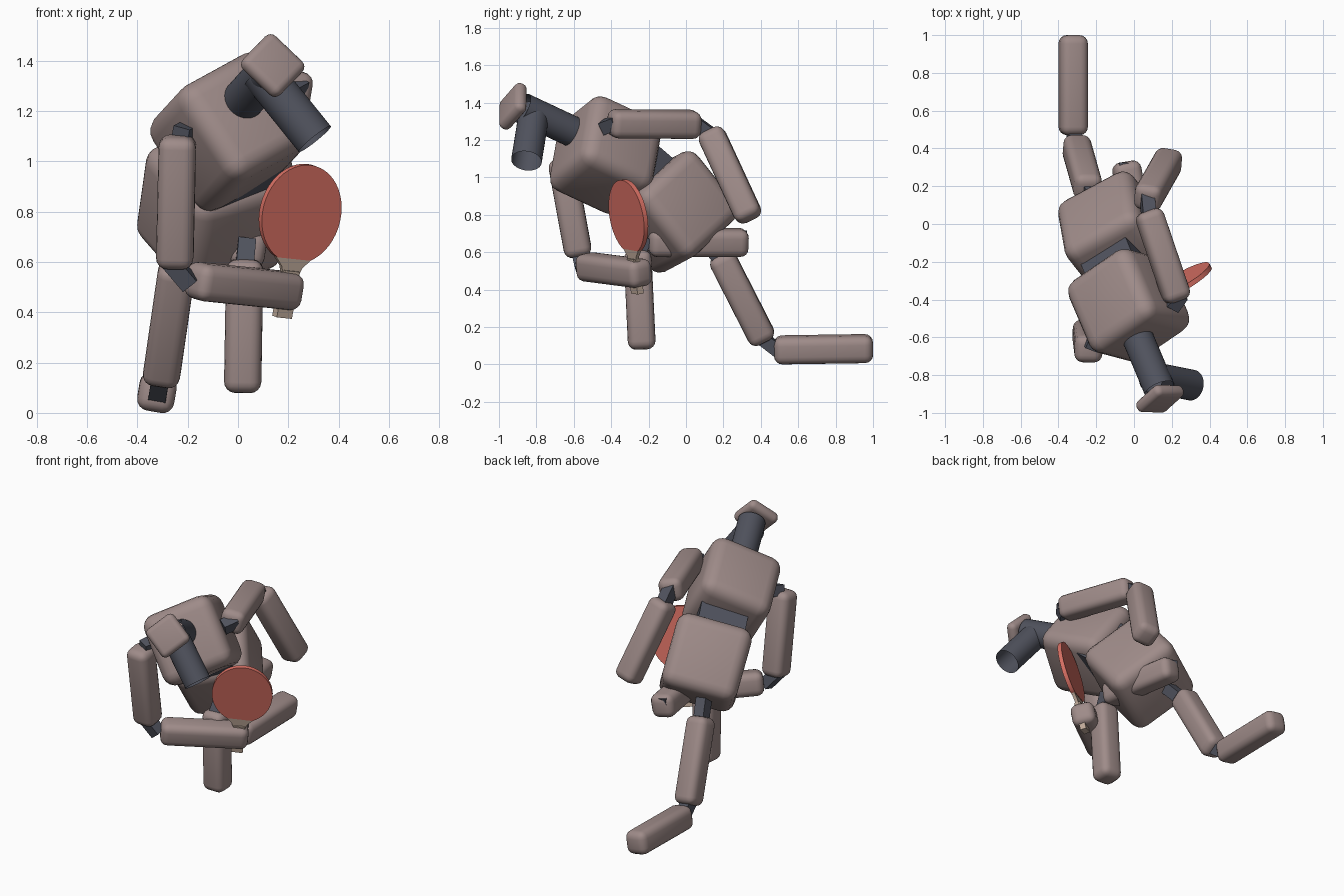
import bpy, bmesh, math
from mathutils import Vector, Matrix

cube = bpy.data.objects.get("Cube")
if cube:
    bpy.data.objects.remove(cube, do_unlink=True)


def material(name, rgb):
    m = bpy.data.materials.new(name)
    m.use_nodes = True
    m.diffuse_color = (*rgb, 1)
    m.node_tree.nodes["Principled BSDF"].inputs["Base Color"].default_value = (*rgb, 1)
    return m


SKIN = material("mauve_grey", (.345, .26, .25))
DARK = material("dark_slate", (.08, .085, .11))
RED = material("rubber_red", (.68, .16, .125))
WOOD = material("pale_wood", (.52, .4, .32))


def frame(center, x_dir, z_dir):
    """Matrix with local z along z_dir and local x as near x_dir as possible."""
    z = Vector(z_dir).normalized()
    y = z.cross(Vector(x_dir)).normalized()
    rot = Matrix((y.cross(z), y, z)).transposed().to_4x4()
    return Matrix.Translation(center) @ rot


def finish(name, bm, mat, matrix):
    bmesh.ops.recalc_face_normals(bm, faces=bm.faces)
    mesh = bpy.data.meshes.new(name)
    bm.to_mesh(mesh)
    bm.free()
    mesh.materials.append(mat)
    ob = bpy.data.objects.new(name, mesh)
    ob.matrix_world = matrix
    bpy.context.collection.objects.link(ob)
    bpy.ops.object.select_all(action='DESELECT')
    ob.select_set(True)
    bpy.context.view_layer.objects.active = ob
    bpy.ops.object.shade_smooth_by_angle(angle=math.radians(35))


def box(name, size, matrix, mat=SKIN, radius=0):
    bm = bmesh.new()
    bmesh.ops.create_cube(bm, size=1)
    bmesh.ops.scale(bm, vec=size, verts=bm.verts)
    if radius:
        bmesh.ops.bevel(bm, geom=bm.edges[:], offset=radius, segments=4,
                        profile=.5, affect='EDGES')
    finish(name, bm, mat, matrix)


def bar(name, a, b, width, mat=SKIN, radius=0):
    """Square bar running from point a to point b, rolled slightly."""
    a, b = Vector(a), Vector(b)
    box(name, (width, width, (b - a).length),
        frame((a + b) / 2, (1, 0, -.17), b - a), mat, radius)


def tube(name, a, b, radius):
    """Open-ended round tube."""
    a, b = Vector(a), Vector(b)
    bm = bmesh.new()
    bmesh.ops.create_cone(bm, cap_ends=False, segments=32, radius1=radius,
                          radius2=radius, depth=(b - a).length)
    finish(name, bm, DARK, frame((a + b) / 2, (1, 0, 0), b - a))


def plate(name, outline, thickness, mat, matrix):
    """Flat outline in the local xz plane, given thickness along y."""
    bm = bmesh.new()
    face = bm.faces.new([bm.verts.new((u, -thickness / 2, v)) for u, v in outline])
    new = bmesh.ops.extrude_face_region(bm, geom=[face])["geom"]
    bmesh.ops.translate(bm, vec=(0, thickness, 0),
                        verts=[g for g in new if isinstance(g, bmesh.types.BMVert)])
    finish(name, bm, mat, matrix)


# Torso blocks
NECK_DIR = (.36, -.845, .393)
box("chest", (.448,) * 3, frame((-.028, -.43, 1.118), (.76, .5, .42), NECK_DIR),
    radius=.078)
box("pelvis", (.462,) * 3, frame((-.097, -.065, .815), (.86, .43, .28), (.11, -.62, .775)),
    radius=.075)
box("waist", (.29, .33, .32), frame((-.06, -.25, .97), (.8, .48, .3), (.28, -.7, .6)),
    DARK)

# Head: neck tube, face tube and crown pad
tube("neck", (0, -.555, 1.22), (.135, -.875, 1.37), .083)
tube("face_tube", (.09, -.81, 1.355), (.305, -.853, 1.088), .082)
box("crown_pad", (.205, .205, .07), frame((.138, -.925, 1.38), (.72, -.01, -.69), NECK_DIR),
    radius=.032)

# Limb segments
limbs = {
    "right_upper_arm": ((-.24, -.668, 1.1), (-.252, -.572, .575)),
    "right_forearm": ((-.18, -.548, .525), (.23, -.225, .483)),
    "left_upper_arm": ((.235, -.41, 1.287), (.072, .07, 1.283)),
    "left_forearm": ((.065, .125, 1.25), (.19, .345, .775)),
    "right_thigh": ((-.24, .18, .59), (-.308, .42, .12)),
    "right_shin": ((-.322, .47, .077), (-.322, 1.0, .085)),
    "left_thigh": ((.045, -.2, .652), (-.045, .33, .652)),
    "left_shin": ((.027, -.26, .61), (.018, -.235, .08)),
}
for name, (a, b) in limbs.items():
    bar(name, a, b, .148, radius=.045)

# Dark joint blocks
joints = {
    "right_shoulder": ((-.17, -.52, 1.13), (-.23, -.66, 1.1)),
    "left_shoulder": ((.2, -.44, 1.268), (.25, -.37, 1.295)),
    "right_elbow": ((-.275, -.578, .61), (-.19, -.555, .51)),
    "left_elbow": ((.08, .03, 1.305), (.068, .16, 1.21)),
    "right_hip": ((-.19, .08, .68), (-.25, .21, .53)),
    "right_knee": ((-.305, .38, .16), (-.32, .51, .06)),
    "left_hip": ((-.05, .25, .685), (-.047, .32, .675)),
    "left_knee": ((.025, -.27, .57), (.035, -.21, .68)),
}
for name, (a, b) in joints.items():
    bar(name, a, b, .07, DARK)

# Paddle: rubber blade, wooden throat and grip
paddle = frame((.175, -.26, .38), (.84, .5, -.08), (.105, -.07, .6))
arc = [math.radians(-65 + 310 * i / 40) for i in range(41)]
plate("paddle_blade", [(.181 * math.cos(t), .42 + .2 * math.sin(t)) for t in arc],
      .026, RED, paddle)
half = [(.032, .1), (.034, .17), (.048, .205), (.08, .24)]
plate("paddle_throat", half + [(-u, v) for u, v in reversed(half)], .02, WOOD, paddle)
box("paddle_grip", (.07, .038, .19), paddle @ Matrix.Translation((0, 0, .095)), WOOD)
